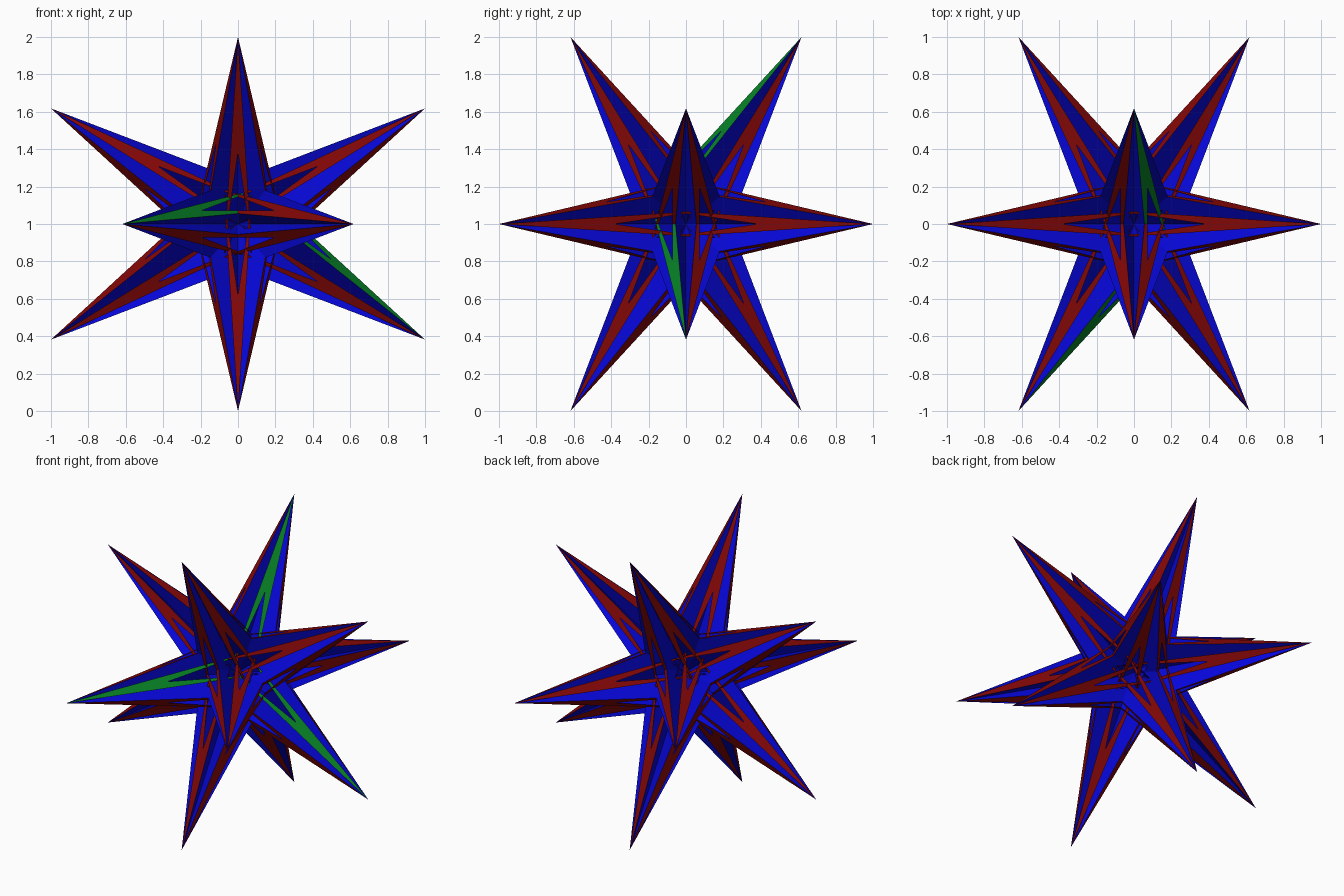
import bpy, math
from itertools import combinations
from mathutils import Vector

cube = bpy.data.objects.get("Cube")
if cube:
    bpy.data.objects.remove(cube)


def material(name, rgb):
    m = bpy.data.materials.new(name)
    m.use_nodes = True
    m.diffuse_color = (*rgb, 1)
    m.node_tree.nodes["Principled BSDF"].inputs["Base Color"].default_value = (*rgb, 1)
    return m


def sheet(name, verts, faces, mat):
    """Flat panel from a few points around the centre of the model."""
    mesh = bpy.data.meshes.new(name)
    mesh.from_pydata([CENTRE + v for v in verts], [], faces)
    mesh.materials.append(mat)
    bpy.context.collection.objects.link(bpy.data.objects.new(name, mesh))


red = material("deep_red", (0.22, 0.002, 0.002))
blue = material("strong_blue", (0.002, 0.002, 0.7))
green = material("leaf_green", (0.002, 0.21, 0.018))

PHI = (1 + math.sqrt(5)) / 2
CENTRE = Vector((0, 0, 1))
INNER = PHI ** -3          # distance of the inner corners from the centre
DART = 0.573               # where the dart in each arm begins, tip to middle
GREEN_NORMAL = Vector((1, -1, 1)).normalized()

# Twelve spike tips, and the directions between neighbouring pairs and triples
tips = []
for turn in range(3):
    for i in (1, -1):
        for j in (1, -1):
            c = [0, i / PHI, j]
            tips.append(Vector(c[turn:] + c[:turn]))


def neighbours(group):
    return all(a.dot(b) > 0.1 for a, b in combinations(group, 2))


pairs = [(a + b).normalized() for a, b in combinations(tips, 2) if neighbours((a, b))]
triples = [sum(g, Vector()).normalized() for g in combinations(tips, 3) if neighbours(g)]

# Blue blades: long rhombi through the centre, joining opposite tips
half_tips = [t for t in tips if max(t, key=abs) > 0]
blade = 0
for tip in half_tips:
    done = []
    for w in pairs:
        if abs(tip.dot(w)) < 0.01 and all(w.dot(d) > -0.99 for d in done):
            done.append(w)
            blade += 1
            sheet(f"blue_blade_{blade}", [tip, w * INNER, -tip, -w * INNER],
                  [(0, 1, 2, 3)], blue)

# Coloured stars: three long arms in one plane, each split by a dart
for number, n in enumerate(triples, 1):
    ends = [t for t in tips if 0.1 < t.dot(n) < 0.4]
    corners = [p * INNER for p in pairs if p.dot(n) > 0.9]
    middle = n * ends[0].dot(n)
    verts, faces = [], []
    for tip in ends:
        left, right = sorted(corners, key=lambda p: p.dot(tip))[:2]
        if (left - tip).cross(right - tip).dot(n) < 0:
            left, right = right, left
        k = len(verts)
        verts += [tip, left, tip.lerp(middle, DART), right]
        faces += [(k, k + 1, k + 2), (k, k + 2, k + 3)]
    is_green = n.dot(GREEN_NORMAL) > 0.99
    sheet("green_star" if is_green else f"red_star_{number}", verts, faces,
          green if is_green else red)
